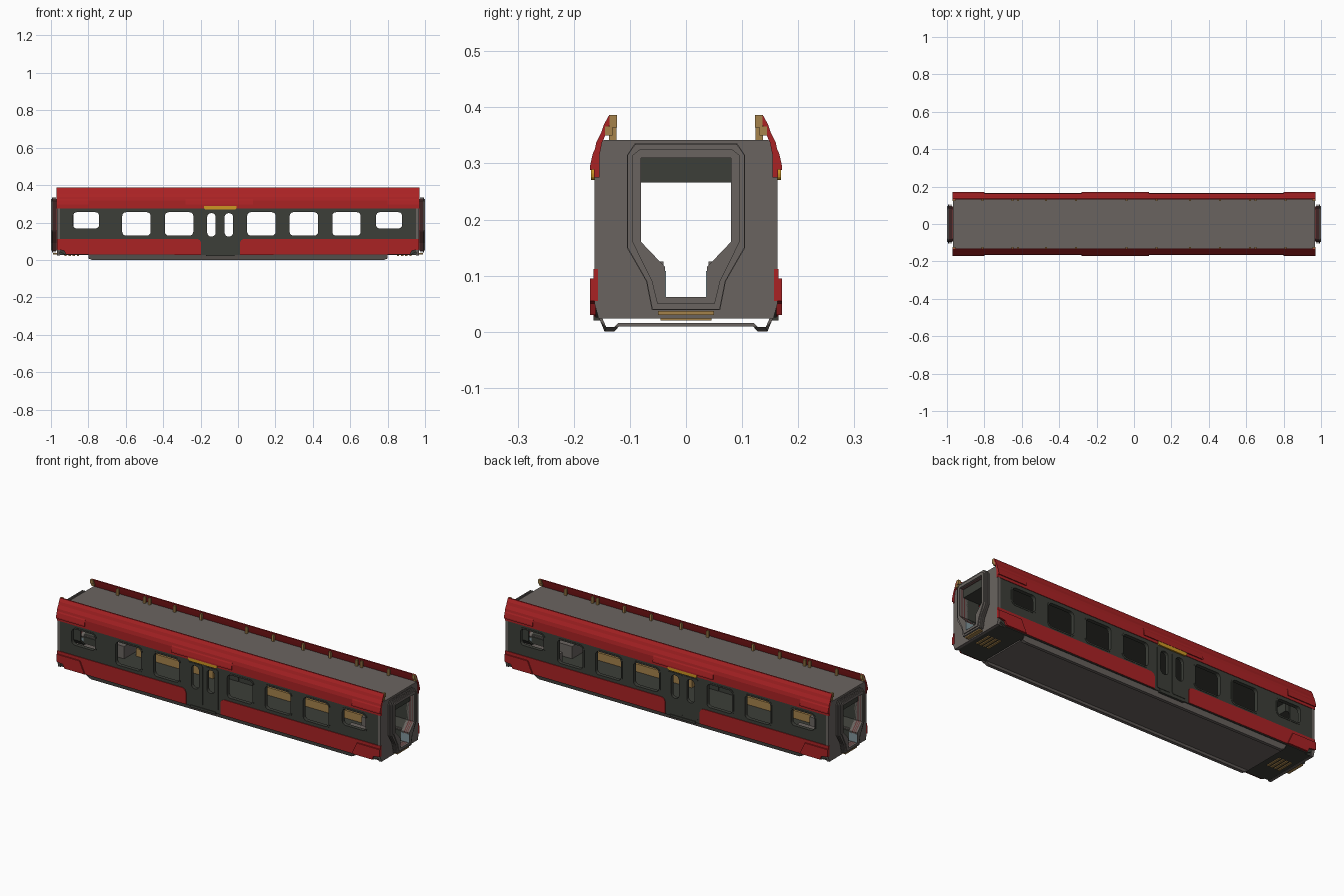
import bpy, bmesh, math
from mathutils import Matrix

if "Cube" in bpy.data.objects:
    bpy.data.objects.remove(bpy.data.objects["Cube"], do_unlink=True)


def material(name, *rgb):
    m = bpy.data.materials.new(name)
    m.use_nodes = True
    col = [(c / 255 / 12.92 if c < 11 else ((c / 255 + 0.055) / 1.055) ** 2.4) for c in rgb] + [1]
    m.diffuse_color = col
    m.node_tree.nodes["Principled BSDF"].inputs["Base Color"].default_value = col
    return m


red = material("carriage red", 170, 34, 36)
dark = material("dark olive grey", 60, 62, 56)
grey = material("warm grey", 106, 100, 96)
gold = material("gold", 205, 150, 35)
tan = material("tan", 165, 130, 75)
blue = material("blue grey", 130, 150, 156)
maroon = material("dull maroon", 100, 50, 50)

# Local outline axes sent to the x-z plane or the y-z plane
SIDE = Matrix(((1, 0, 0), (0, 0, -1), (0, 1, 0))).to_4x4()
END = Matrix(((0, 0, 1), (1, 0, 0), (0, 1, 0))).to_4x4()


def finish(name, mesh, mat):
    bm = bmesh.new()
    bm.from_mesh(mesh)
    bmesh.ops.remove_doubles(bm, verts=bm.verts, dist=1e-5)
    bmesh.ops.recalc_face_normals(bm, faces=bm.faces)
    bm.to_mesh(mesh)
    bm.free()
    mesh.materials.clear()
    mesh.materials.append(mat)
    for p in mesh.polygons:
        p.material_index = 0
        p.use_smooth = False
    obj = bpy.data.objects.new(name, mesh)
    bpy.context.collection.objects.link(obj)
    return obj


def plate(name, outlines, plane, lo, hi, mat):
    """Flat outline with holes, thickened from lo to hi across its plane."""
    cu = bpy.data.curves.new(name, "CURVE")
    cu.dimensions = "2D"
    cu.fill_mode = "BOTH"
    cu.extrude = (hi - lo) / 2
    for pts in outlines:
        sp = cu.splines.new("POLY")
        sp.points.add(len(pts) - 1)
        for p, (a, b) in zip(sp.points, pts):
            p.co = (a, b, 0, 1)
        sp.use_cyclic_u = True
    tmp = bpy.data.objects.new("temporary_outline", cu)
    bpy.context.collection.objects.link(tmp)
    dg = bpy.context.evaluated_depsgraph_get()
    mesh = bpy.data.meshes.new_from_object(tmp.evaluated_get(dg))
    bpy.data.objects.remove(tmp, do_unlink=True)
    mid = (lo + hi) / 2
    shift = (0, mid, 0) if plane is SIDE else (mid, 0, 0)
    mesh.transform(Matrix.Translation(shift) @ plane)
    return finish(name, mesh, mat)


def box(name, x, y, z, mat):
    bm = bmesh.new()
    bmesh.ops.create_cube(bm, size=1)
    for v in bm.verts:
        v.co = [r[0] if c < 0 else r[1] for r, c in zip((x, y, z), v.co)]
    mesh = bpy.data.meshes.new(name)
    bm.to_mesh(mesh)
    bm.free()
    return finish(name, mesh, mat)


def rounded(x0, x1, z0, z1, r, steps=4):
    pts = []
    for i, (cx, cz) in enumerate(((x1 - r, z1 - r), (x0 + r, z1 - r), (x0 + r, z0 + r), (x1 - r, z0 + r))):
        for k in range(steps + 1):
            a = math.pi / 2 * (i + k / steps)
            pts.append((cx + r * math.cos(a), cz + r * math.sin(a)))
    return pts


def span(s, a, b):
    return tuple(sorted((s * a, s * b)))


def mirrored(half):
    return half + [(-a, b) for a, b in reversed(half)]


# Window layout
big = [(x - 0.076, x + 0.076, 0.13, 0.255) for x in (-0.543, -0.315, 0.125, 0.352, 0.58)]
small = [(x - 0.07, x + 0.07, 0.168, 0.255) for x in (-0.812, 0.808)]
panes = [(x - 0.023, x + 0.023, 0.125, 0.25) for x in (-0.142, -0.049)]

# Skirt outlines either side of the door, with notched outer ends
left_skirt = [(-0.968, 0.112), (-0.968, 0.055), (-0.93, 0.05), (-0.92, 0.03),
              (-0.197, 0.027), (-0.197, 0.09), (-0.203, 0.105), (-0.218, 0.112)]
right_skirt = [(0.968, 0.112), (0.968, 0.055), (0.93, 0.05), (0.92, 0.03),
               (0.01, 0.027), (0.01, 0.09), (0.016, 0.105), (0.031, 0.112)]

bracket_x = [-0.81, -0.65, -0.62, -0.47, -0.31, -0.04, 0.12, 0.3, 0.46, 0.62, 0.65, 0.81]

for s, side in ((-1, "front"), (1, "back")):
    # Side wall with window openings and deep window frames
    body = [(-0.965, 0.05), (-0.92, 0.025), (0.92, 0.025), (0.965, 0.05), (0.965, 0.3), (-0.965, 0.3)]
    holes = [rounded(*w, 0.02) for w in big + small] + [rounded(*w, 0.021) for w in panes]
    plate(side + "_wall", [body] + holes, SIDE, *span(s, 0.15, 0.161), dark)
    for w in big + small:
        outer = rounded(w[0] - 0.008, w[1] + 0.008, w[2] - 0.008, w[3] + 0.008, 0.026)
        plate(side + "_window_frame", [outer, rounded(*w, 0.02)], SIDE, *span(s, 0.142, 0.163), dark)
    # Door leaves
    for x, w in zip((-0.142, -0.049), panes):
        plate(side + "_door_leaf", [rounded(x - 0.044, x + 0.044, 0.04, 0.262, 0.01), rounded(*w, 0.021)],
              SIDE, *span(s, 0.145, 0.1635), dark)
    box(side + "_door_step", (-0.17, -0.02), span(s, 0.15, 0.165), (0.02, 0.032), dark)
    plate(side + "_door_sign", [rounded(-0.182, -0.008, 0.27, 0.293, 0.01)], SIDE, *span(s, 0.16, 0.169), gold)
    # Red skirts and thicker end skirts
    for pts in (left_skirt, right_skirt):
        plate(side + "_skirt", [pts], SIDE, *span(s, 0.157, 0.1645), red)
    for e in (-1, 1):
        flare = [(e * a, b) for a, b in ((0.968, 0.055), (0.968, 0.095), (0.83, 0.095),
                                         (0.8, 0.03), (0.92, 0.03), (0.93, 0.05))]
        plate(side + "_end_skirt", [flare], SIDE, *span(s, 0.16, 0.171), red)
    # Curved valance standing above the roof edge
    curve = [(0.164, 0.275), (0.164, 0.318), (0.16, 0.337), (0.151, 0.355), (0.146, 0.37), (0.137, 0.386),
             (0.13, 0.386), (0.137, 0.367), (0.143, 0.352), (0.15, 0.336), (0.154, 0.315), (0.154, 0.275)]
    plate(side + "_valance", [[(s * a, b) for a, b in curve]], END, -0.97, 0.97, red)
    for x0, x1 in ((-0.97, -0.8), (-0.28, 0.08), (0.8, 0.97)):
        lip = [(0.162, 0.29), (0.171, 0.288), (0.171, 0.296), (0.166, 0.318), (0.16, 0.33)]
        plate(side + "_valance_lip", [[(s * a, b) for a, b in lip]], END, x0, x1, red)
    for x in bracket_x:
        box(side + "_roof_bracket", (x - 0.006, x + 0.006), span(s, 0.124, 0.137), (0.342, 0.376), tan)
    for e in (-1, 1):
        box(side + "_end_bracket", span(e, 0.955, 0.971), span(s, 0.123, 0.136), (0.364, 0.386), tan)
        box(side + "_end_bracket_foot", span(e, 0.955, 0.971), span(s, 0.131, 0.144), (0.35, 0.366), tan)
    # Low benches inside, and raised wheel housings at the ends
    for x0, x1 in ((-0.68, -0.22), (0.035, 0.68)):
        box(side + "_bench", (x0, x1), span(s, 0.1, 0.15), (0.055, 0.1), tan)
    for e in (-1, 1):
        box(side + "_wheel_housing", span(e, 0.71, 0.95), span(s, 0.04, 0.15), (0.055, 0.125), grey)

# Roof deck, ceiling and floor
box("roof_deck", (-0.965, 0.965), (-0.146, 0.146), (0.328, 0.342), grey)
box("ceiling", (-0.955, 0.955), (-0.152, 0.152), (0.315, 0.328), dark)
box("floor", (-0.955, 0.955), (-0.15, 0.15), (0.025, 0.058), dark)

# Thin tray under the floor
tray = [(0.156, 0.026), (0.152, 0.017), (0.145, 0.0), (0.128, 0.0), (0.12, 0.009)]
tray_inside = [(0.12, 0.016), (0.128, 0.008), (0.142, 0.008), (0.15, 0.026)]
outline = tray + [(-a, b) for a, b in reversed(tray)] + [(-a, b) for a, b in reversed(tray_inside)] + tray_inside
pan = plate("under_tray", [outline], END, -0.8, 0.8, grey)
for v in pan.data.vertices:
    if v.co.z < 0.005:
        v.co.x *= 0.975

opening = mirrored([(0.037, 0.062), (0.037, 0.115), (0.08, 0.16), (0.08, 0.31)])


def collar(o):
    return mirrored([(0.05 + o, 0.05 - o), (0.06 + o, 0.09), (0.094 + o, 0.16 - o),
                     (0.094 + o, 0.315), (0.08 + o, 0.325 + o)])


for e, end in ((-1, "right"), (1, "left")):
    # End wall with passage opening
    wall = mirrored([(0.156, 0.024), (0.163, 0.05), (0.163, 0.295), (0.158, 0.33), (0.146, 0.342)])
    plate(end + "_end_wall", [wall, opening], END, *span(e, 0.952, 0.967), grey)
    # Ribbed gangway bellows
    ribs = [(0.967, 0.972, 0.0, maroon), (0.972, 0.977, 0.011, grey), (0.977, 0.981, 0.002, maroon),
            (0.981, 0.986, 0.011, grey), (0.986, 0.99, 0.002, maroon), (0.99, 0.995, 0.01, grey),
            (0.995, 1.0, 0.001, grey)]
    for a, b, o, mat in ribs:
        plate(end + "_gangway_rib", [collar(o), opening], END, *span(e, a, b), mat)
    # Passage lining, header and trims
    plate(end + "_passage_lining", [mirrored([(0.045, 0.055), (0.045, 0.11), (0.088, 0.155), (0.088, 0.314)]),
                                    opening], END, *span(e, 0.88, 0.966), dark)
    box(end + "_passage_header", span(e, 0.86, 0.975), (-0.08, 0.08), (0.266, 0.312), dark)
    box(end + "_header_trim", span(e, 0.985, 0.9995), (-0.086, 0.086), (0.314, 0.321), blue)
    for s in (-1, 1):
        box(end + "_passage_trim", span(e, 0.95, 0.998), span(s, 0.036, 0.043), (0.062, 0.108), blue)
    box(end + "_threshold", span(e, 0.92, 0.99), (-0.05, 0.05), (0.03, 0.037), tan)
    # Slatted plates beneath the ends
    for i in range(4):
        x = 0.85 + i * 0.022
        box(end + "_under_slat", span(e, x, x + 0.012), (-0.045, 0.045), (0.02, 0.026), tan)
